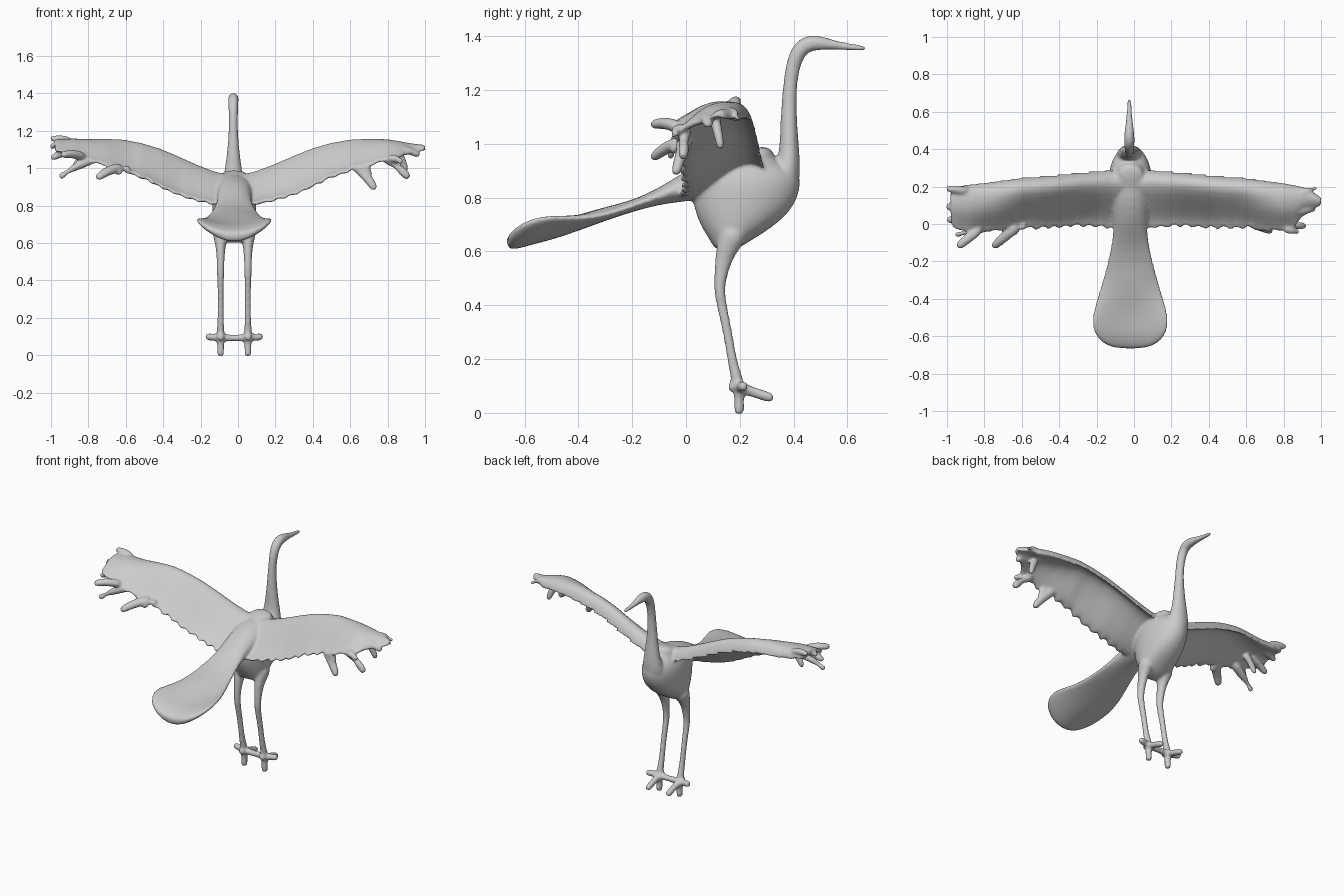
import bpy, math, random
from mathutils import Vector

if "Cube" in bpy.data.objects:
    bpy.data.objects.remove(bpy.data.objects["Cube"])

random.seed(4)
CX = -0.02   # centre line of the bird
parts = []


def loft(name, rings, level=1):
    """Skin a list of equal-length vertex rings, capped and smoothed."""
    n = len(rings[0])
    verts = [v for r in rings for v in r]
    faces = [(i * n + j, i * n + (j + 1) % n, (i + 1) * n + (j + 1) % n, (i + 1) * n + j)
             for i in range(len(rings) - 1) for j in range(n)]
    faces += [tuple(reversed(range(n))), tuple(range(len(verts) - n, len(verts)))]
    me = bpy.data.meshes.new(name)
    me.from_pydata(verts, [], faces)
    ob = bpy.data.objects.new(name, me)
    bpy.context.collection.objects.link(ob)
    bpy.ops.object.select_all(action='DESELECT')
    ob.select_set(True)
    bpy.context.view_layer.objects.active = ob
    bpy.ops.object.mode_set(mode='EDIT')
    bpy.ops.mesh.select_all(action='SELECT')
    bpy.ops.mesh.normals_make_consistent(inside=False)
    bpy.ops.object.mode_set(mode='OBJECT')
    sub = ob.modifiers.new("smooth", 'SUBSURF')
    sub.levels = sub.render_levels = level
    bpy.ops.object.modifier_apply(modifier=sub.name)
    parts.append(ob)
    return ob


def ellipse(c, u, v, n=14):
    return [Vector(c) + u * math.cos(2 * math.pi * k / n) + v * math.sin(2 * math.pi * k / n)
            for k in range(n)]


def tube(name, path, n=14):
    """path rows: x, y, z, sideways radius, in-plane radius."""
    pts = [Vector(p[:3]) for p in path]
    rings = []
    for i, p in enumerate(path):
        t = (pts[min(i + 1, len(pts) - 1)] - pts[max(i - 1, 0)]).normalized()
        ref = Vector((1, 0, 0)) if abs(t.x) < 0.8 else Vector((0, 1, 0))
        u = (ref - t * ref.dot(t)).normalized()
        rings.append(ellipse(pts[i], u * p[3], t.cross(u) * p[4], n))
    return loft(name, rings)


# Body: horizontal slices of z, back y, front y, half width
slices = [(.60, .11, .18, .075), (.64, .09, .24, .098), (.69, .055, .325, .11),
          (.75, .03, .392, .118), (.81, .02, .422, .12), (.86, .02, .43, .118),
          (.90, .03, .418, .105), (.93, .08, .35, .09), (.96, .18, .325, .078), (.99, .26, .315, .055)]
loft("body", [ellipse((CX, (a + b) / 2, z), Vector((w, 0, 0)), Vector((0, (b - a) / 2, 0)), 20)
              for z, a, b, w in slices])

# Neck, head and beak as one sweep
neck = [(.345, .82, .08, .072), (.374, .89, .07, .054), (.384, .95, .054, .041), (.383, 1.03, .042, .034),
        (.382, 1.11, .032, .031), (.385, 1.2, .025, .027), (.393, 1.27, .025, .027),
        (.408, 1.328, .027, .03), (.435, 1.365, .029, .033), (.47, 1.376, .029, .032),
        (.51, 1.374, .024, .025), (.56, 1.366, .018, .017), (.61, 1.36, .014, .014),
        (.65, 1.355, .012, .012), (.672, 1.354, .009, .01)]
tube("neck_and_head", [(CX - .005, *p) for p in neck])

# Tail: y, mid z, half width, half thickness, edge lift
tail = [(.24, .93, .08, .045, 0), (.14, .89, .095, .07, 0), (.05, .86, .095, .068, 0),
        (-.03, .832, .09, .05, 0), (-.1, .805, .1, .031, 0), (-.2, .768, .122, .021, 0),
        (-.3, .737, .15, .026, -.004), (-.4, .712, .18, .03, .008), (-.5, .697, .21, .033, .03),
        (-.58, .682, .203, .037, .03), (-.635, .657, .158, .035, .022), (-.668, .638, .085, .024, .008)]
rings = []
for y, z, w, h, lift in tail:
    r = ellipse((CX, y, z), Vector((w, 0, 0)), Vector((0, 0, h)), 20)
    rings.append([p + Vector((0, 0, lift * (2 * ((p.x - CX) / w) ** 2 - .8))) for p in r])
loft("tail", rings)

# Wings: span x, leading y, trailing y, top z, trailing z
span = [(0, .28, -.02, .972, .81), (.1, .287, -.03, .99, .815), (.2, .28, -.025, 1.029, .832),
        (.3, .272, -.02, 1.074, .862), (.4, .262, -.03, 1.116, .905), (.5, .252, -.035, 1.145, .955),
        (.6, .244, -.03, 1.162, .99), (.7, .23, -.045, 1.163, 1.02), (.8, .215, -.045, 1.157, 1.05)]
right_tip = [(.87, .202, -.02, 1.145, 1.065), (.93, .187, .06, 1.133, 1.085), (1.005, .135, .1, 1.126, 1.11)]
left_tip = [(.87, .208, -.045, 1.16, 1.08), (.95, .2, -.035, 1.158, 1.095), (.985, .185, -.01, 1.158, 1.1)]
# chord stations: fraction of chord, fraction of drop, thickness
CHORD = [(0, .38, .022), (.06, .15, .05), (.2, .0, .056), (.38, .18, .042), (.58, .5, .033),
         (.78, .82, .027), (.92, .96, .022), (1, 1, .015)]


def lerp_row(rows, x):
    for a, b in zip(rows, rows[1:]):
        if x <= b[0]:
            f = (x - a[0]) / (b[0] - a[0])
            return [p + (q - p) * f for p, q in zip(a, b)]
    return list(rows[-1])


def wing(name, side, rows):
    rings, steps, end = [], 46, rows[-1][0]
    for i in range(steps + 1):
        x, le, te, top, low = lerp_row(rows, end * i / steps)
        j = (.02 if i % 3 else -.016) * random.uniform(.3, 1) if .1 < x < .9 else 0   # ragged edge
        thin = 1 if x < .9 else .7
        flat = min(max((x - .55) / .25, 0), 1)   # outer wing stays level, then drops at the back
        upper = []
        for c, d, t in CHORD:
            if c > .2:
                d += (d ** 2.6 - d) * flat
            upper.append((le + (te - le) * c + j * c ** 6, top + (low - top) * d + .8 * j * c ** 6, t * thin))
        ring = [(y, z) for y, z, t in upper] + [(y + t * .3, z - t) for y, z, t in reversed(upper)]
        px = CX * (1 - x) + side * x
        rings.append([Vector((px, y, z)) for y, z in ring])
    loft(name, rings)


wings = {1: span + right_tip, -1: span + left_tip}
wing("right_wing", 1, wings[1])
wing("left_wing", -1, wings[-1])

# Flight feathers: side, span and chord of the root, tip point, radius
feathers = [
    (1, .62, .85, (.735, -.04, .885), .03), (1, .67, .9, (.70, -.02, .95), .028),
    (1, .78, .85, (.915, -.01, .945), .03), (1, .80, .9, (.88, -.045, 1.03), .026),
    (1, .84, .45, (.90, .13, .98), .025), (1, .86, .6, (.97, .085, 1.065), .026),
    (1, .88, .2, (.975, .195, 1.09), .022),
    (-1, .62, .9, (-.755, -.125, .945), .031), (-1, .58, .9, (-.65, -.05, .97), .026),
    (-1, .76, .85, (-.955, -.06, .95), .03), (-1, .82, .9, (-.945, -.125, 1.07), .03),
    (-1, .84, .65, (-1.0, .02, 1.05), .028), (-1, .9, .4, (-1.005, .09, 1.11), .024),
    (-1, .88, .12, (-1.005, .19, 1.155), .024), (-1, .8, .6, (-.88, .06, .99), .024)]
for side, s, c, b, r in feathers:
    s, le, te, top, low = lerp_row(wings[side], s)
    a = Vector((side * s, le + (te - le) * c, top + (low - top) * c ** 2 - .022))
    b = Vector(b)
    bow = Vector((0, 0, .015))
    tube("wing_feather", [(*(a.lerp(b, f) + bow * math.sin(f * math.pi)), r * k, r * k * .85)
                          for f, k in ((0, .9), (.3, 1.05), (.65, .9), (.92, .8), (1, .5))], 10)

# Legs and toes
leg = [(.19, .69, .055, .06), (.155, .62, .036, .043), (.139, .57, .025, .033), (.127, .5, .021, .024),
       (.123, .45, .021, .021), (.137, .38, .018, .019), (.155, .3, .017, .018), (.17, .2, .017, .018),
       (.188, .13, .021, .022), (.198, .085, .025, .027)]
for side, label in ((-1, "left"), (1, "right")):
    x = CX + side * .073
    tube(label + "_leg", [(x, *p) for p in leg])
    ankle = Vector((x, .197, .095))
    for tip in ((x, .326, .052), (x, .198, -.006), (x + side * .082, .215, .1),
                (x - side * .075, .2, .092), (x, .158, .1)):
        tip = Vector(tip)
        tube(label + "_toe", [(*ankle.lerp(tip, f), r, r) for f, r in
                              ((0, .027), (.4, .019), (.75, .021), (.93, .02), (1, .011))], 10)

# Fuse all parts into one continuous sculpted skin
bpy.ops.object.select_all(action='DESELECT')
for ob in parts:
    ob.select_set(True)
bird = parts[0]
bpy.context.view_layer.objects.active = bird
bpy.ops.object.join()
bird.name = bird.data.name = "wading_bird"
fuse = bird.modifiers.new("fuse", 'REMESH')
fuse.mode, fuse.voxel_size, fuse.use_smooth_shade = 'VOXEL', .008, True
soft = bird.modifiers.new("soften", 'SMOOTH')
soft.factor, soft.iterations = .5, 7
